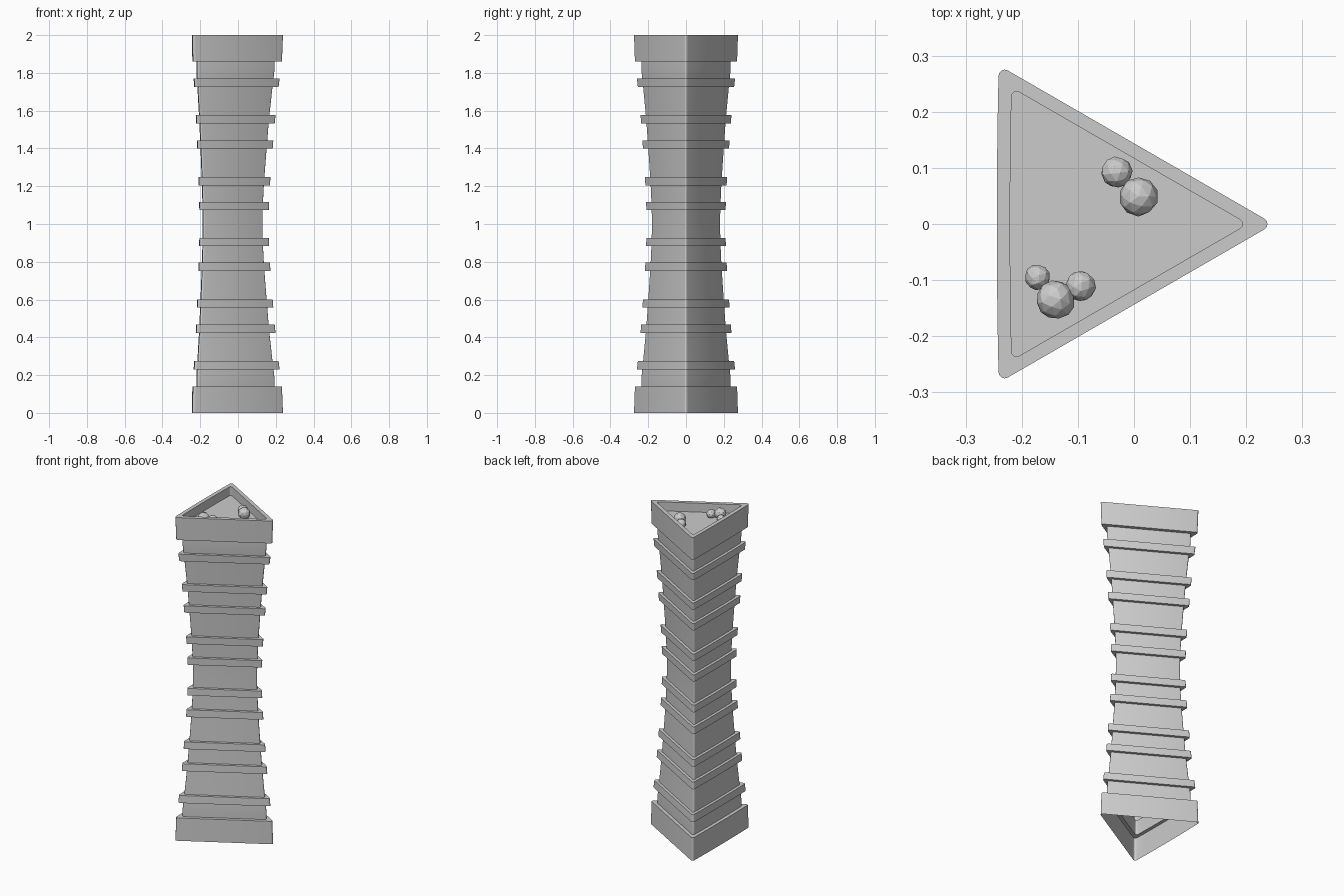
import bpy, bmesh, math, random

if "Cube" in bpy.data.objects:
    bpy.data.objects.remove(bpy.data.objects["Cube"])

random.seed(4)
CX = -0.078      # axis of the triangular section
R = 0.327        # sharp-corner radius at full scale
ROUND = 0.011    # corner rounding


def section():
    """Rounded triangle around the axis, back side slightly bowed."""
    pts = []
    for k in range(3):
        a = math.radians(120 * k)
        cx, cy = (R - 2 * ROUND) * math.cos(a), (R - 2 * ROUND) * math.sin(a)
        for i in range(5):
            b = a + math.radians(-60 + 30 * i)
            pts.append((cx + ROUND * math.cos(b), cy + ROUND * math.sin(b)))
        if k == 1:
            half = pts[-1][1]
            for i in range(1, 8):
                t = 1 - i / 4
                pts.append((-R / 2 - 0.003 * (1 - t * t), half * t))
    return pts


# Outer scale of the column from the end (0) to the middle (1)
TAPER = [(0, 1.0), (0.14, 0.983), (0.25, 0.935), (0.445, 0.868), (0.58, 0.833),
         (0.775, 0.785), (0.905, 0.764), (1.0, 0.757)]


def outer(z):
    z = min(z, 2 - z)
    for (z0, s0), (z1, s1) in zip(TAPER, TAPER[1:]):
        if z <= z1 + 1e-9:
            return s0 + (s1 - s0) * (z - z0) / (z1 - z0)
    return TAPER[-1][1]


def inner(z):
    return min(outer(z) - 0.102, 0.858)


def make_object(name, bm, smooth):
    mesh = bpy.data.meshes.new(name)
    bm.to_mesh(mesh)
    bm.free()
    ob = bpy.data.objects.new(name, mesh)
    bpy.context.collection.objects.link(ob)
    if smooth:
        bpy.context.view_layer.objects.active = ob
        ob.select_set(True)
        bpy.ops.object.shade_smooth_by_angle(angle=math.radians(35))
        ob.select_set(False)
    return ob


# Vertical profile: base, ten raised bands, capital, rim and sunken top
lower = [(0.23, 0.275), (0.423, 0.467), (0.557, 0.60), (0.752, 0.796), (0.884, 0.927)]
bands = [(0, 0.14)] + lower + [(2 - b, 2 - a) for a, b in reversed(lower)] + [(1.86, 2)]
profile = []
for i, (lo, hi) in enumerate(bands):
    if i:
        prev = bands[i - 1][1]
        mid = (prev + lo) / 2
        profile += [(z, inner(z)) for z in (prev, mid, lo)]
    profile += [(lo, outer(lo)), (hi, outer(hi))]
FLOOR = 1.945
profile += [(2, 0.858), (FLOOR, 0.858)]

# Column shell, open at the bottom
bm = bmesh.new()
shape = section()
rings = [[bm.verts.new((CX + x * s, y * s, z)) for x, y in shape] for z, s in profile]
n = len(shape)
for r0, r1 in zip(rings, rings[1:]):
    for i in range(n):
        j = (i + 1) % n
        bm.faces.new((r0[i], r0[j], r1[j], r1[i]))
bm.faces.new(rings[-1])
make_object("triangular_column", bm, True)

# Faceted pebbles lying in the sunken top
pebbles = [(0.008, 0.049, 0.035), (-0.031, 0.092, 0.028), (-0.14, -0.135, 0.035),
           (-0.095, -0.111, 0.027), (-0.172, -0.095, 0.023)]
for k, (x, y, r) in enumerate(pebbles):
    bm = bmesh.new()
    bmesh.ops.create_icosphere(bm, subdivisions=2, radius=r)
    for v in bm.verts:
        v.co *= random.uniform(0.96, 1.03)
    ob = make_object(f"pebble_{k + 1}", bm, False)
    ob.location = (x, y, FLOOR + r * 0.6)
    ob.rotation_euler = (k, 2 * k, 0.7 * k)
